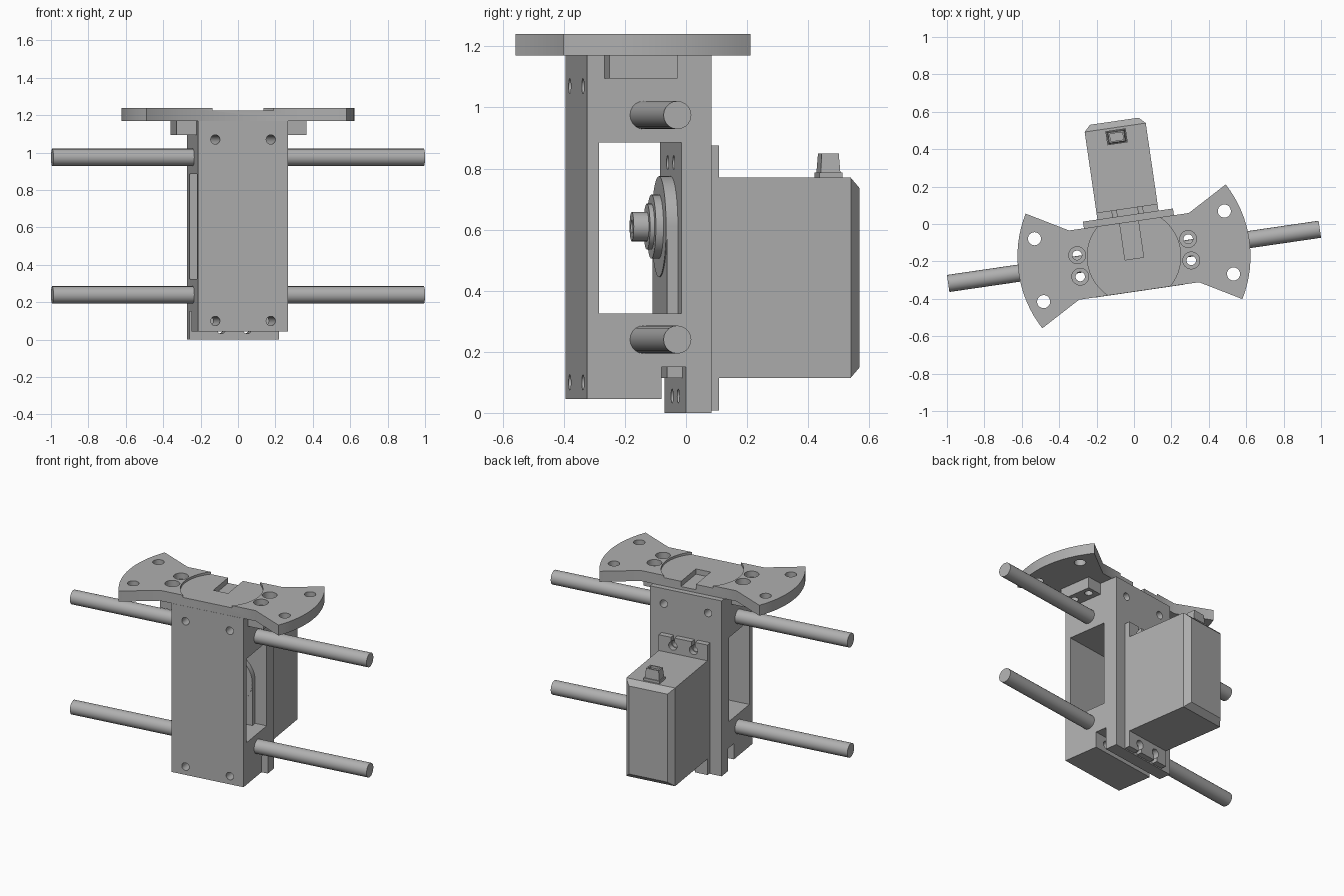
import bpy, bmesh, math
from mathutils import Matrix, Vector

old = bpy.data.objects.get("Cube")
if old:
    bpy.data.objects.remove(old, do_unlink=True)

grey = bpy.data.materials.new("plain grey")
grey.use_nodes = True
COLOUR = (0.43, 0.43, 0.43, 1)
grey.diffuse_color = COLOUR
grey.node_tree.nodes["Principled BSDF"].inputs["Base Color"].default_value = COLOUR

# The whole assembly is turned slightly about the vertical axis
PLACE = Matrix.Translation((0, -0.173, 0)) @ Matrix.Rotation(math.radians(8.3), 4, 'Z')
AXES = {'X': Matrix.Rotation(math.pi / 2, 4, 'Y'),
        'Y': Matrix.Rotation(math.pi / 2, 4, 'X'),
        'Z': Matrix.Identity(4)}


def finish(name, bm):
    bmesh.ops.recalc_face_normals(bm, faces=bm.faces)
    mesh = bpy.data.meshes.new(name)
    bm.to_mesh(mesh)
    bm.free()
    mesh.materials.append(grey)
    ob = bpy.data.objects.new(name, mesh)
    bpy.context.collection.objects.link(ob)
    ob.matrix_world = PLACE
    return ob


def box(name, x, y, z, chamfer_back=0, taper=1):
    bm = bmesh.new()
    bmesh.ops.create_cube(bm, size=1)
    for v in bm.verts:
        k = taper if v.co.z > 0 else 1
        v.co = Vector(((x[0] + x[1]) / 2 + v.co.x * k * (x[1] - x[0]),
                       (y[0] + y[1]) / 2 + v.co.y * k * (y[1] - y[0]),
                       z[0] if v.co.z < 0 else z[1]))
    if chamfer_back:
        edges = [e for e in bm.edges if all(v.co.y > y[1] - 1e-4 for v in e.verts)]
        bmesh.ops.bevel(bm, geom=edges, offset=chamfer_back, segments=1, affect='EDGES')
    return finish(name, bm)


def cylinder(name, centre, radius, length, axis, sides=32):
    bm = bmesh.new()
    bmesh.ops.create_cone(bm, cap_ends=True, segments=sides, radius1=radius,
                          radius2=radius, depth=length,
                          matrix=Matrix.Translation(centre) @ AXES[axis])
    return finish(name, bm)


def prism(name, outline, z0, z1):
    bm = bmesh.new()
    face = bm.faces.new([bm.verts.new((x, y, z0)) for x, y in outline])
    new = bmesh.ops.extrude_face_region(bm, geom=[face])["geom"]
    bmesh.ops.translate(bm, vec=(0, 0, z1 - z0),
                        verts=[g for g in new if isinstance(g, bmesh.types.BMVert)])
    return finish(name, bm)


def select(ob):
    bpy.ops.object.select_all(action='DESELECT')
    ob.select_set(True)
    bpy.context.view_layer.objects.active = ob


def cut(ob, *cutters):
    for c in cutters:
        c.hide_render = True
        mod = ob.modifiers.new("cut", 'BOOLEAN')
        mod.operation = 'DIFFERENCE'
        mod.solver = 'EXACT'
        mod.object = c
        select(ob)
        bpy.ops.object.modifier_apply(modifier=mod.name)
        bpy.data.objects.remove(c, do_unlink=True)


parts = []
SIDES = (-1, 1)
W = 0.243          # half width of the housing
SHAFT_Z = 0.61

# Housing: block with a side window, bottom groove and screw holes
housing = box("housing", (-W, W), (-0.188, 0.223), (0, 1.17))
cut(housing,
    box("front_step", (-1, 1), (-0.5, 0.1), (-0.1, 0.045)),
    box("groove", (-1, 1), (0.059, 0.139), (-0.1, 0.15)),
    box("window", (-1, 1), (-0.149, 0.124), (0.325, 0.885)))
for s in SIDES:
    cut(housing,
        cylinder("top_hole", (s * 0.15, 0, 1.07), 0.025, 1, 'Y'),
        cylinder("bottom_hole", (s * 0.15, -0.2, 0.1), 0.025, 0.53, 'Y'))
    for z in (0.055, 0.82):
        cut(housing, cylinder("servo_hole", (s * 0.07, 0.2, z), 0.023, 0.25, 'Y', 24))
parts.append(housing)

# Long side rods
for label, z in (("lower", 0.24), ("upper", 0.975)):
    parts.append(cylinder(label + "_rod", (0, 0, z), 0.046, 2.008, 'X', 20))

# Bow-tie top plate with round outer ends
half_angle = math.atan2(0.31, 0.541)
arc = [(0.623 * math.cos(a), 0.623 * math.sin(a))
       for a in [half_angle * (i / 8 - 1) for i in range(17)]]
outline = [(0.324, -0.187)] + arc + [(0.324, 0.187)]
outline += [(-x, -y) for x, y in outline]
plate = prism("top_plate", outline, 1.17, 1.24)
cut(plate,
    cylinder("round_recess", (0, 0, 1.275), 0.25, 0.1, 'Z', 64),
    box("slot", (-0.05, 0.05), (-0.012, 0.3), (1.19, 1.3)))

# Lugs under the plate, drilled together with it
for s in SIDES:
    name = "left_lug" if s > 0 else "right_lug"
    lug = box(name, sorted((s * 0.23, s * 0.35)), (-0.13, 0.095), (1.095, 1.17))
    for t in SIDES:
        x, y = s * 0.3, t * 0.058 - 0.008
        cut(plate,
            cylinder("end_hole", (s * 0.513, t * 0.17, 1.2), 0.035, 0.3, 'Z'),
            cylinder("screw_hole", (x, y, 1.2), 0.025, 0.3, 'Z'),
            cylinder("counterbore", (x, y, 1.25), 0.045, 0.1, 'Z'))
        cut(lug, cylinder("lug_hole", (x, y, 1.13), 0.025, 0.3, 'Z'))
    parts.append(lug)
parts.append(plate)

# Servo case, gearbox and output shaft
parts += [
    box("servo_case", (-0.165, 0.165), (0.13, 0.73), (0.115, 0.77), chamfer_back=0.034),
    box("servo_front", (-0.165, 0.165), (0.088, 0.135), (0.115, SHAFT_Z)),
    cylinder("gearbox", (0, 0.11, SHAFT_Z), 0.165, 0.05, 'Y', 48),
    cylinder("gearbox_collar", (0, 0.075, SHAFT_Z), 0.105, 0.03, 'Y', 40),
    cylinder("shaft_collar", (0, 0.055, SHAFT_Z), 0.075, 0.02, 'Y'),
    box("cable_base", (-0.055, 0.055), (0.608, 0.684), (0.765, 0.787)),
]
shaft = cylinder("output_shaft", (0, 0.025, SHAFT_Z), 0.048, 0.06, 'Y', 24)
cut(shaft, cylinder("shaft_bore", (0, -0.005, SHAFT_Z), 0.022, 0.06, 'Y', 16))
parts.append(shaft)
cable = box("cable_boot", (-0.05, 0.05), (0.613, 0.679), (0.78, 0.85), taper=0.85)
cut(cable, box("cable_pocket", (-0.034, 0.034), (0.626, 0.666), (0.835, 0.9)))
parts.append(cable)

# Servo mounting ears with open keyhole slots
for label, z0, z1, hole, direction in (("upper", 0.76, 0.875, 0.82, 1),
                                       ("lower", 0.008, 0.125, 0.06, -1)):
    ear = box(label + "_servo_ear", (-0.165, 0.165), (0.223, 0.26), (z0, z1))
    for s in SIDES:
        x = s * 0.07
        cut(ear, cylinder("ear_hole", (x, 0.24, hole), 0.028, 0.2, 'Y', 24),
            box("ear_slot", (x - 0.012, x + 0.012), (0.1, 0.4),
                sorted((hole, hole + direction * 0.1))))
    parts.append(ear)

for ob in parts:
    select(ob)
    bpy.ops.object.shade_smooth_by_angle(angle=math.radians(30))
